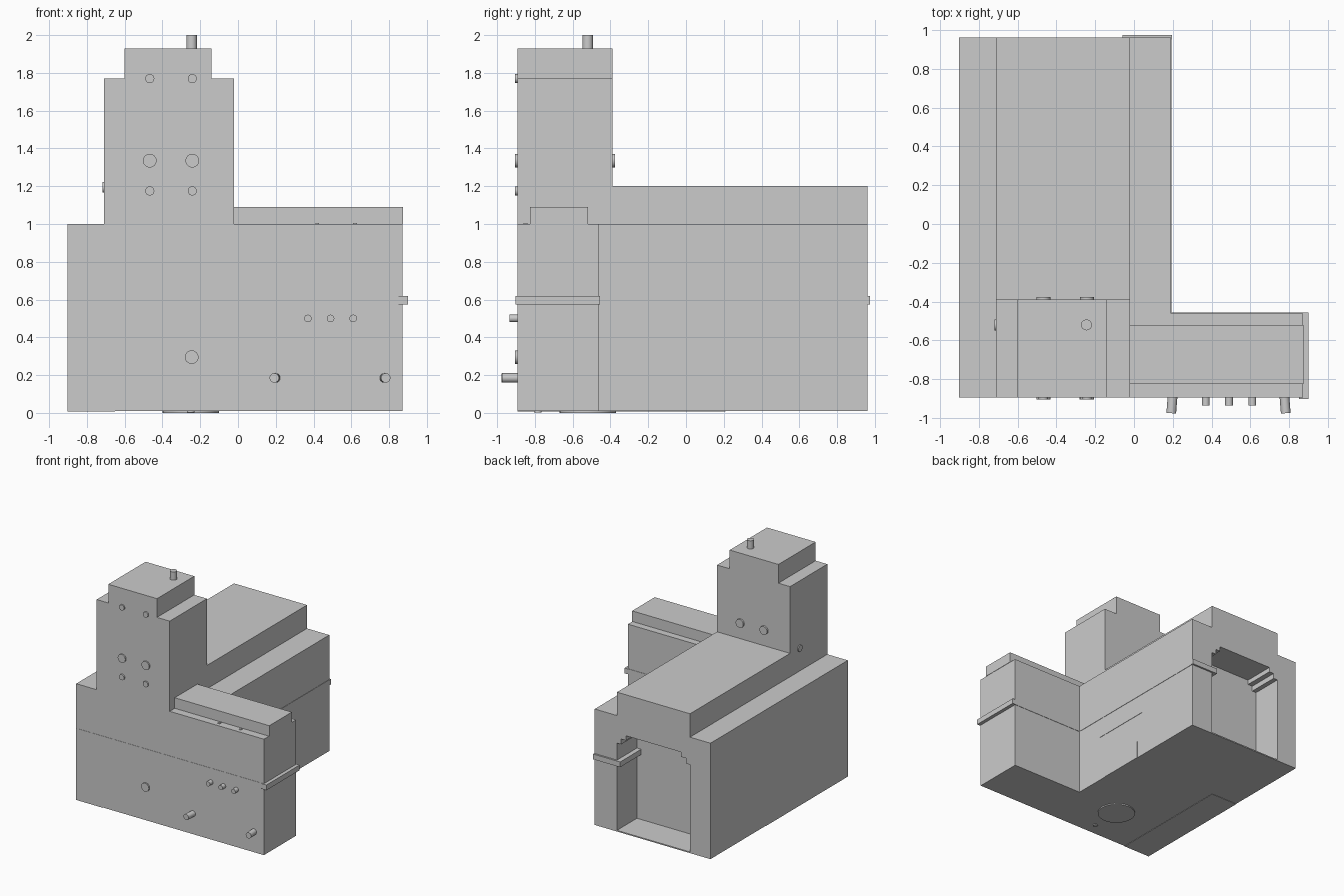
import bpy, bmesh, math
from mathutils import Vector

if "Cube" in bpy.data.objects:
    bpy.data.objects.remove(bpy.data.objects["Cube"])

X0, X1, XW = -0.903, 0.19, 0.87      # hall left, hall right, wing end
YF, YB, YR = -0.893, 0.96, 0.69      # front, back, recess back wall
YW, Z0 = -0.46, 0.01                 # wing back, underside


def finish(bm, name):
    bmesh.ops.recalc_face_normals(bm, faces=bm.faces)
    me = bpy.data.meshes.new(name)
    bm.to_mesh(me)
    bm.free()
    ob = bpy.data.objects.new(name, me)
    bpy.context.collection.objects.link(ob)
    return ob


def extrude(name, pts, a, b, axis='Y'):
    """Extrude an XZ profile along y, or an XY profile along z."""
    bm = bmesh.new()
    vs = [bm.verts.new((u, a, v) if axis == 'Y' else (u, v, a)) for u, v in pts]
    f = bm.faces.new(vs)
    r = bmesh.ops.extrude_face_region(bm, geom=[f])
    d = Vector((0, b - a, 0) if axis == 'Y' else (0, 0, b - a))
    bmesh.ops.translate(bm, vec=d, verts=[v for v in r['geom'] if isinstance(v, bmesh.types.BMVert)])
    return finish(bm, name)


def box(name, x0, x1, y0, y1, z0, z1):
    return extrude(name, [(x0, y0), (x1, y0), (x1, y1), (x0, y1)], z0, z1, 'Z')


def peg(name, p, q, r, n=24):
    """Round peg from point p to point q."""
    p, q = Vector(p), Vector(q)
    bm = bmesh.new()
    bmesh.ops.create_cone(bm, cap_ends=True, segments=n, radius1=r, radius2=r, depth=(q - p).length)
    ob = finish(bm, name)
    ob.rotation_euler = (q - p).to_track_quat('Z', 'Y').to_euler()
    ob.location = (p + q) / 2
    for f in ob.data.polygons:
        f.use_smooth = len(f.vertices) == 4
    for e in ob.data.edges:
        a, b = (ob.data.vertices[i].co.z for i in e.vertices)
        if abs(a - b) < 1e-5:
            e.use_edge_sharp = True
    return ob


# Main L-shaped block: hall and wing
extrude("main_block", [(X0, YF), (XW, YF), (XW, YW), (X1, YW), (X1, YR), (X0, YR)], Z0, 1.0, 'Z')

# Rear wall with stepped doorway
left, right = -0.71, -0.02
steps = [(0, 0.765), (0.04, 0.765), (0.04, 0.81), (0.085, 0.81), (0.085, 0.85)]
door = [(0, 0.02)] + steps
profile = [(X0, Z0), (X0, 1.0), (X1, 1.0), (X1, Z0), (right, Z0)]
profile += [(right - d, z) for d, z in door]
profile += [(left + d, z) for d, z in reversed(door)] + [(left, Z0)]
extrude("rear_portal", profile, YR, YB)
box("portal_floor", left, right, YR, YB, Z0, 0.02)

# Raised roofs
box("hall_roof", left, right, -0.39, YB, 1.0, 1.2)
box("wing_roof", right, XW + 0.003, -0.825, -0.52, 1.0, 1.09)
for x in (0.42, 0.62):
    box("roof_stud", x - 0.01, x + 0.01, -0.86, -0.84, 1.0, 1.005)

# Tower with stepped top and chimney pipe
extrude("tower", [(left, 1.0), (right, 1.0), (right, 1.77), (-0.14, 1.77), (-0.14, 1.93),
                  (-0.6, 1.93), (-0.6, 1.77), (left, 1.77)], YF, -0.39)
peg("chimney_pipe", (-0.245, -0.52, 1.92), (-0.245, -0.52, 2.0), 0.028)

# Belt course: proud at wing end and doorway, nearly flush elsewhere
zb, zt = 0.575, 0.62
box("belt_front", X0, XW, YF - 0.002, YF + 0.01, zb, zt)
box("belt_wing_end", XW - 0.02, 0.9, -0.902, -0.455, zb, zt)
box("belt_wing_back", X1, XW - 0.02, YW - 0.01, YW + 0.003, zb, zt)
box("belt_hall_side", X1 - 0.01, X1 + 0.003, YW, YB - 0.01, zb, zt)
box("belt_portal", -0.06, X1 + 0.006, YB - 0.01, 0.975, zb, zt)
box("belt_reveal", -0.06, right + 0.01, YR, YB - 0.01, zb, zt)

# Thin side door and lintel strip
box("side_door", X1 - 0.01, X1 + 0.003, -0.145, 0.27, Z0, 0.16)
box("side_lintel", X1 - 0.01, X1 + 0.003, -0.2, 0.33, 0.405, 0.47)

# Round lamps and bosses on the tower and front wall
for x in (-0.467, -0.242):
    for z, r in ((1.175, 0.024), (1.335, 0.036), (1.77, 0.024)):
        zc = z
        peg("tower_boss", (x, YF + 0.02, zc), (x, -0.905, zc), r)
    peg("tower_rear_boss", (x, -0.41, 1.335), (x, -0.375, 1.335), 0.036)
peg("tower_side_boss", (-0.69, -0.52, 1.195), (-0.718, -0.52, 1.195), 0.028)
peg("front_boss", (-0.245, YF + 0.02, 0.295), (-0.245, -0.905, 0.295), 0.036)
for x in (0.37, 0.49, 0.61):
    peg("wall_peg", (x, YF + 0.02, 0.5), (x, -0.935, 0.5), 0.02)
for x, d in ((0.2, -0.008), (0.774, 0.008)):
    peg("long_peg", (x, YF + 0.02, 0.185), (x + d, -0.975, 0.185), 0.025)

# Thin plates under the building
peg("base_disc", (-0.25, -0.52, 0.0), (-0.25, -0.52, Z0 + 0.005), 0.15, 32)
peg("base_stud", (-0.25, -0.785, 0.002), (-0.25, -0.785, Z0 + 0.005), 0.02)
box("base_plate", X0, -0.65, YF, 0.21, Z0 - 0.003, Z0)
